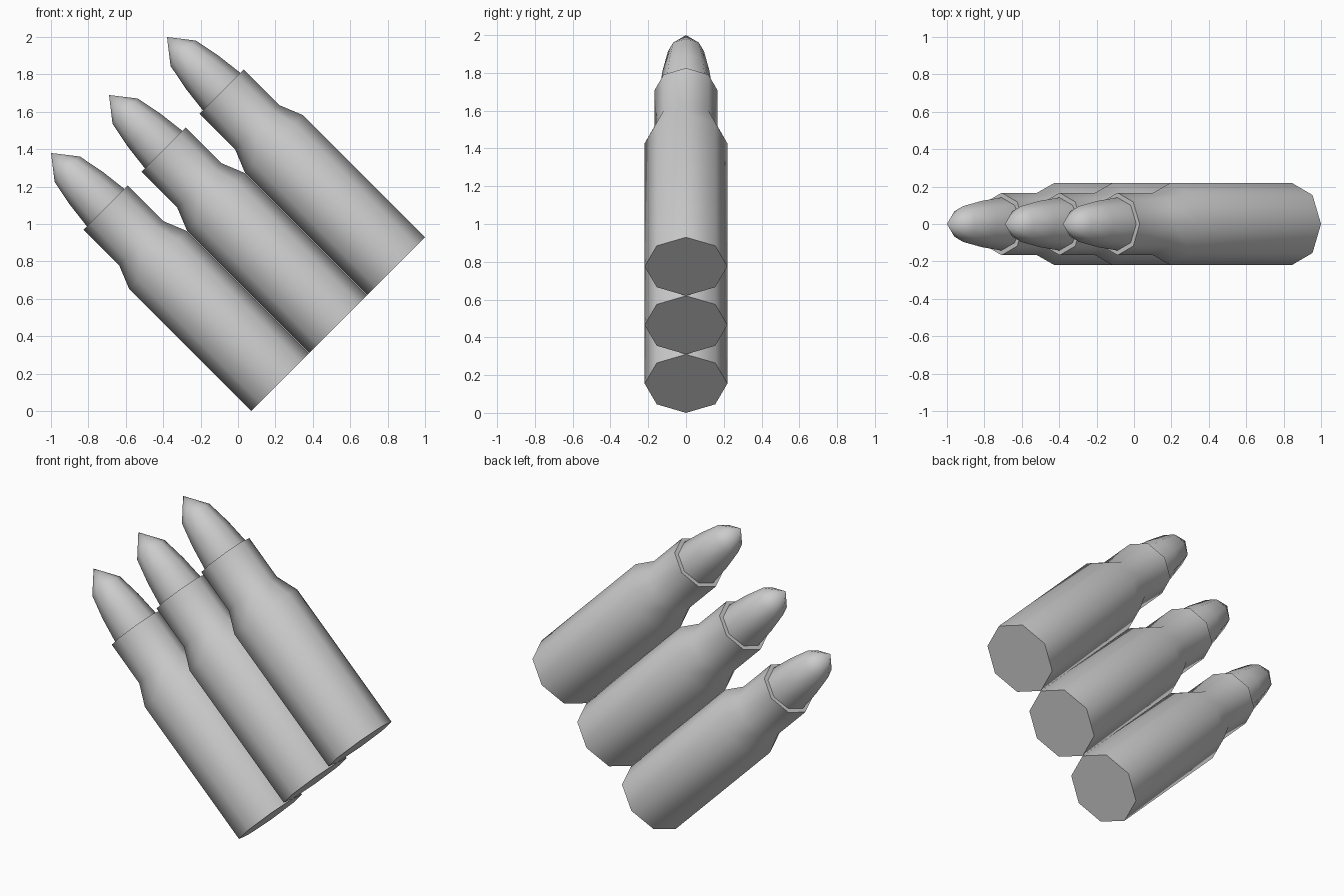
import bpy, bmesh, math
from mathutils import Matrix

cube = bpy.data.objects.get("Cube")
if cube:
    bpy.data.objects.remove(cube, do_unlink=True)

SIDES = 8
GREY = (0.6, 0.6, 0.6, 1)
mat = bpy.data.materials.new("plain grey")
mat.use_nodes = True
mat.diffuse_color = GREY
mat.node_tree.nodes["Principled BSDF"].inputs["Base Color"].default_value = GREY


def lathe(name, profile, matrix):
    """Revolve (radius, height) points; zero radius makes a point."""
    bm = bmesh.new()
    rings = []
    for r, h in profile:
        count = SIDES if r else 1
        rings.append([bm.verts.new((r * math.cos(i * math.tau / SIDES),
                                    r * math.sin(i * math.tau / SIDES), h))
                      for i in range(count)])
    for low, high in zip(rings, rings[1:]):
        for i in range(SIDES):
            j = (i + 1) % SIDES
            if len(high) == 1:
                bm.faces.new((low[i], low[j], high[0]))
            else:
                bm.faces.new((low[i], low[j], high[j], high[i]))
    # Flat caps
    bm.faces.new(rings[0][::-1])
    if len(rings[-1]) > 1:
        bm.faces.new(rings[-1])
    bm.transform(matrix)
    mesh = bpy.data.meshes.new(name)
    bm.to_mesh(mesh)
    bm.free()
    mesh.materials.append(mat)
    obj = bpy.data.objects.new(name, mesh)
    bpy.context.collection.objects.link(obj)
    bpy.ops.object.select_all(action='DESELECT')
    obj.select_set(True)
    bpy.context.view_layer.objects.active = obj
    bpy.ops.object.shade_smooth_by_angle(angle=math.radians(50))


# Body, shoulder and neck of the casing; rounded tip set into its lip
CASE = [(0.219, 0), (0.219, 0.922), (0.167, 1.05), (0.167, 1.319)]
TIP = [(0.141, 1.30), (0.141, 1.325), (0.124, 1.467), (0.096, 1.609), (0, 1.732)]

# Three leaning rounds, side by side
STEP = 0.31
for n, place in enumerate(("lower", "middle", "upper")):
    matrix = (Matrix.Translation((0.225 + n * STEP, 0, 0.155 + n * STEP))
              @ Matrix.Rotation(math.radians(-45), 4, 'Y'))
    lathe(place + "_casing", CASE, matrix)
    lathe(place + "_tip", TIP, matrix)
